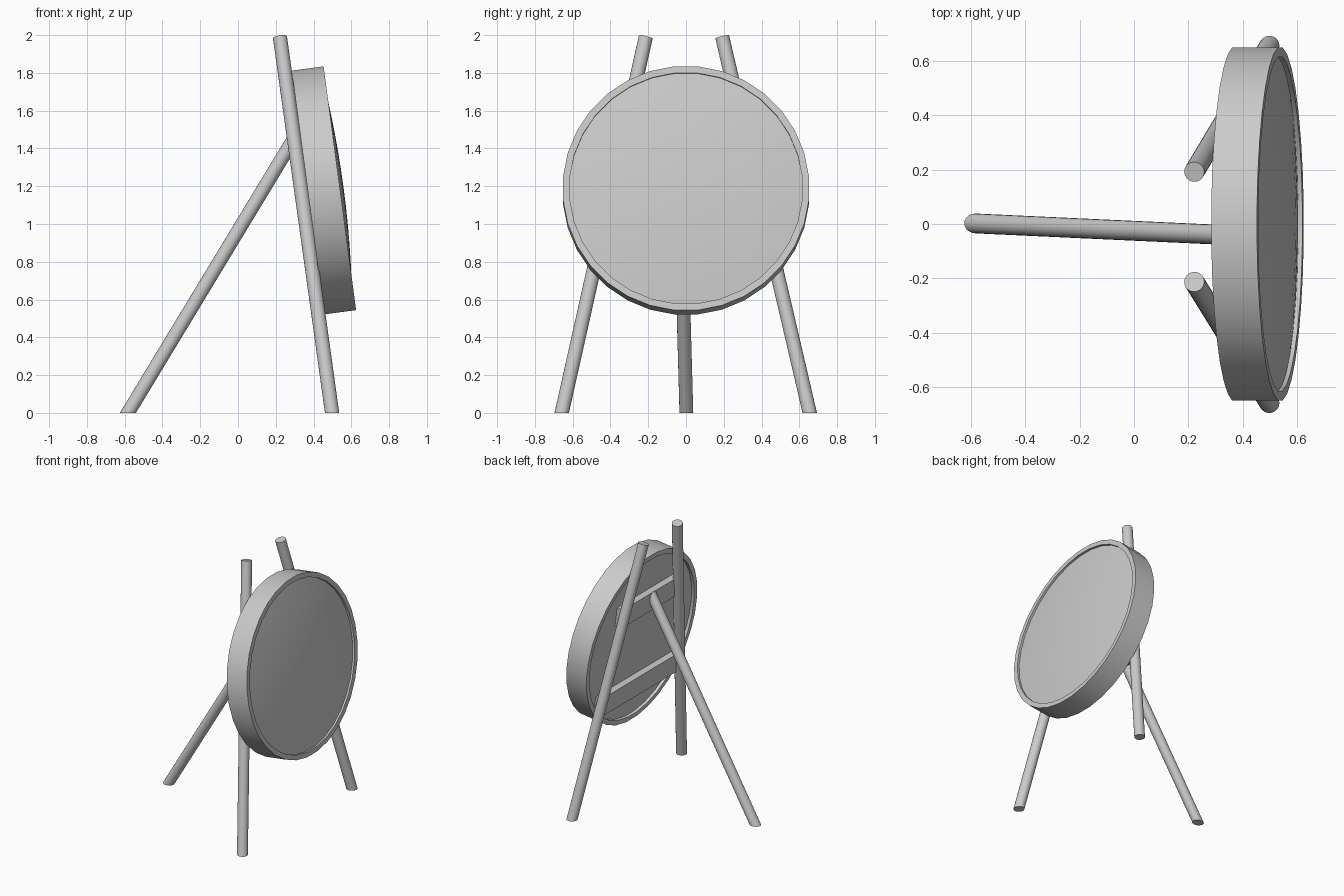
import bpy, bmesh, math
from mathutils import Vector, Matrix

cube = bpy.data.objects.get("Cube")
if cube:
    bpy.data.objects.remove(cube)

# One plain grey for everything
grey = bpy.data.materials.new("plain_grey")
grey.use_nodes = True
grey.diffuse_color = (0.6, 0.6, 0.6, 1)
grey.node_tree.nodes["Principled BSDF"].inputs["Base Color"].default_value = (0.6, 0.6, 0.6, 1)

# Leaning frame of the drum: local x is its axis, local z points up its face
LEAN = Matrix.Translation((0.455, 0, 1.178)) @ Matrix.Rotation(math.radians(-7.6), 4, 'Y')
RADIUS, INNER, HALF = 0.654, 0.618, 0.085
RECESS = 0.022
SIDES = 32


def add_object(name, bm, matrix=Matrix(), smooth=True):
    bmesh.ops.recalc_face_normals(bm, faces=bm.faces)
    mesh = bpy.data.meshes.new(name)
    bm.to_mesh(mesh)
    bm.free()
    mesh.materials.append(grey)
    obj = bpy.data.objects.new(name, mesh)
    bpy.context.collection.objects.link(obj)
    obj.matrix_world = matrix
    if smooth:
        bpy.ops.object.select_all(action='DESELECT')
        obj.select_set(True)
        bpy.context.view_layer.objects.active = obj
        bpy.ops.object.shade_smooth_by_angle(angle=math.radians(30))
    return obj


def pole(name, foot, top, radius):
    foot, top = Vector(foot), Vector(top)
    axis = top - foot
    bm = bmesh.new()
    bmesh.ops.create_cone(bm, cap_ends=True, segments=20, radius1=radius,
                          radius2=radius, depth=axis.length)
    turn = axis.to_track_quat('Z', 'Y').to_matrix().to_4x4()
    bm.transform(Matrix.Translation((foot + top) / 2) @ turn)
    # slide the lower ring along the pole until it lies on the ground
    for v in bm.verts:
        if v.co.z < top.z / 2:
            v.co -= axis * (v.co.z / axis.z)
    return add_object(name, bm)


# Drum: rim, shallow recessed back and domed front, turned from one profile
profile = [(-HALF + RECESS, 0), (-HALF + RECESS, INNER), (-HALF, INNER),
           (-HALF, RADIUS), (HALF, RADIUS), (HALF, INNER)]
for i in range(7):
    t = 1 - i / 6
    profile.append((HALF + 0.02 - 0.036 * t * t, INNER * t))
bm = bmesh.new()
ring = [bm.verts.new((x, 0, r)) for x, r in profile]
edges = [bm.edges.new(pair) for pair in zip(ring, ring[1:])]
bmesh.ops.rotate(bm, verts=ring, cent=(0, 0, 0),
                 matrix=Matrix.Rotation(math.pi / SIDES, 3, 'X'))
bmesh.ops.spin(bm, geom=ring + edges, cent=(0, 0, 0), axis=(1, 0, 0),
               angle=math.tau, steps=SIDES, use_duplicate=False)
bmesh.ops.remove_doubles(bm, verts=bm.verts, dist=0.0005)
add_object("drum", bm, LEAN)

# Two battens on the back, each reaching from leg to leg
DEPTH = 0.05
for name, height, width in (("upper_batten", 0.28, 0.66), ("lower_batten", -0.375, 0.93)):
    bm = bmesh.new()
    bmesh.ops.create_cube(bm, size=1)
    bmesh.ops.scale(bm, verts=bm.verts, vec=(DEPTH, width, 0.15))
    bmesh.ops.translate(bm, verts=bm.verts, vec=(-HALF + RECESS - DEPTH / 2 + 0.002, 0, height))
    add_object(name, bm, LEAN, smooth=False)

# Two front legs leaning together, and the rear prop
pole("left_leg", (0.498, 0.655, 0), (0.222, 0.192, 1.99), 0.0375)
pole("right_leg", (0.498, -0.658, 0), (0.222, -0.213, 1.99), 0.0375)
pole("rear_leg", (-0.583, 0.002, 0), (0.325, -0.04, 1.5), 0.0365)
